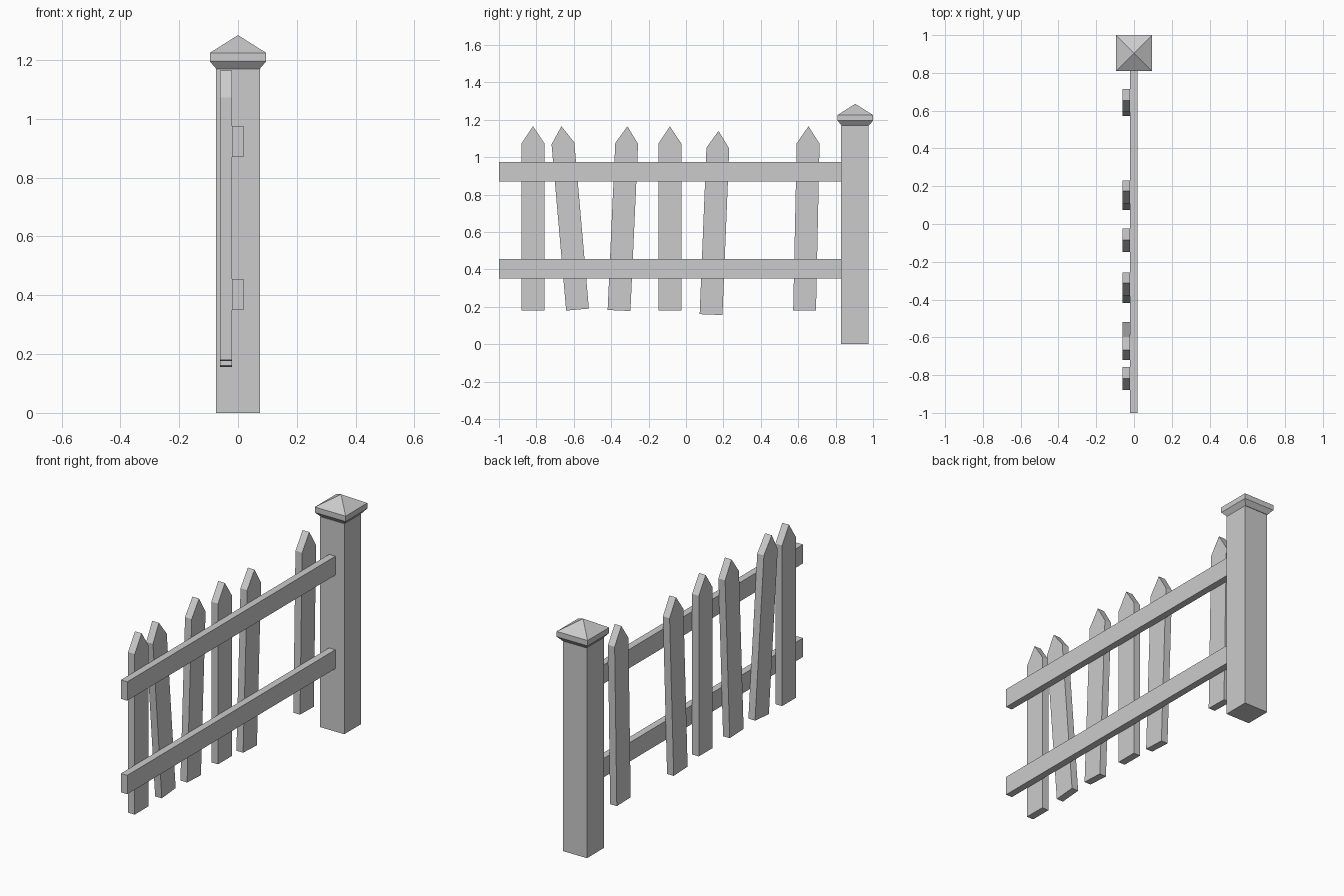
import bpy, bmesh
from mathutils import Vector

cube = bpy.data.objects.get("Cube")
if cube:
    bpy.data.objects.remove(cube)

grey = bpy.data.materials.new("weathered_grey")
grey.use_nodes = True
colour = (0.6, 0.6, 0.6, 1)
grey.diffuse_color = colour
grey.node_tree.nodes["Principled BSDF"].inputs["Base Color"].default_value = colour


def finish(name, bm):
    bmesh.ops.recalc_face_normals(bm, faces=bm.faces)
    mesh = bpy.data.meshes.new(name)
    bm.to_mesh(mesh)
    bm.free()
    mesh.materials.append(grey)
    obj = bpy.data.objects.new(name, mesh)
    bpy.context.collection.objects.link(obj)
    return obj


def prism(name, outline, x0, x1):
    """Extrude a (y, z) outline from x0 to x1."""
    bm = bmesh.new()
    face = bm.faces.new([bm.verts.new((x0, y, z)) for y, z in outline])
    side = bmesh.ops.extrude_face_region(bm, geom=[face])["geom"]
    moved = [v for v in side if isinstance(v, bmesh.types.BMVert)]
    bmesh.ops.translate(bm, verts=moved, vec=(x1 - x0, 0, 0))
    return finish(name, bm)


def square_stack(name, y, levels, apex=None):
    """Join square rings given as (half width, z), closed flat or to a point."""
    bm = bmesh.new()
    corners = ((-1, -1), (1, -1), (1, 1), (-1, 1))
    rings = [[bm.verts.new((h * a, y + h * b, z)) for a, b in corners] for h, z in levels]
    for low, high in zip(rings, rings[1:]):
        for i in range(4):
            j = (i + 1) % 4
            bm.faces.new((low[i], low[j], high[j], high[i]))
    bm.faces.new(rings[0])
    if apex is None:
        bm.faces.new(rings[-1])
    else:
        tip = bm.verts.new((0, y, apex))
        for i in range(4):
            bm.faces.new((rings[-1][i], rings[-1][(i + 1) % 4], tip))
    return finish(name, bm)


# Post and its pyramid cap
square_stack("post", 0.902, [(0.074, 0), (0.074, 1.17)])
square_stack("post_cap", 0.905, [(0.074, 1.17), (0.095, 1.195), (0.095, 1.225)], 1.285)

# Two horizontal rails
for name, low, high in (("lower_rail", 0.35, 0.455), ("upper_rail", 0.87, 0.975)):
    prism(name, [(-1, low), (0.84, low), (0.84, high), (-1, high)], -0.02, 0.019)

# Pointed pickets, some leaning: foot y, tip y, foot z, tip z
pickets = [
    (-0.818, -0.818, 0.18, 1.165),
    (-0.58, -0.666, 0.185, 1.165),
    (-0.358, -0.313, 0.18, 1.165),
    (-0.086, -0.086, 0.18, 1.165),
    (0.134, 0.174, 0.158, 1.14),
    (0.634, 0.655, 0.18, 1.165),
]
half = 0.061
for n, (y0, y1, z0, z1) in enumerate(pickets, 1):
    foot, tip = Vector((y0, z0)), Vector((y1, z1))
    up = (tip - foot).normalized()
    across = Vector((up.y, -up.x)) * half
    neck = tip - up * 0.092
    prism(f"picket_{n}", [foot - across, foot + across, neck + across, tip, neck - across],
          -0.061, -0.02)
